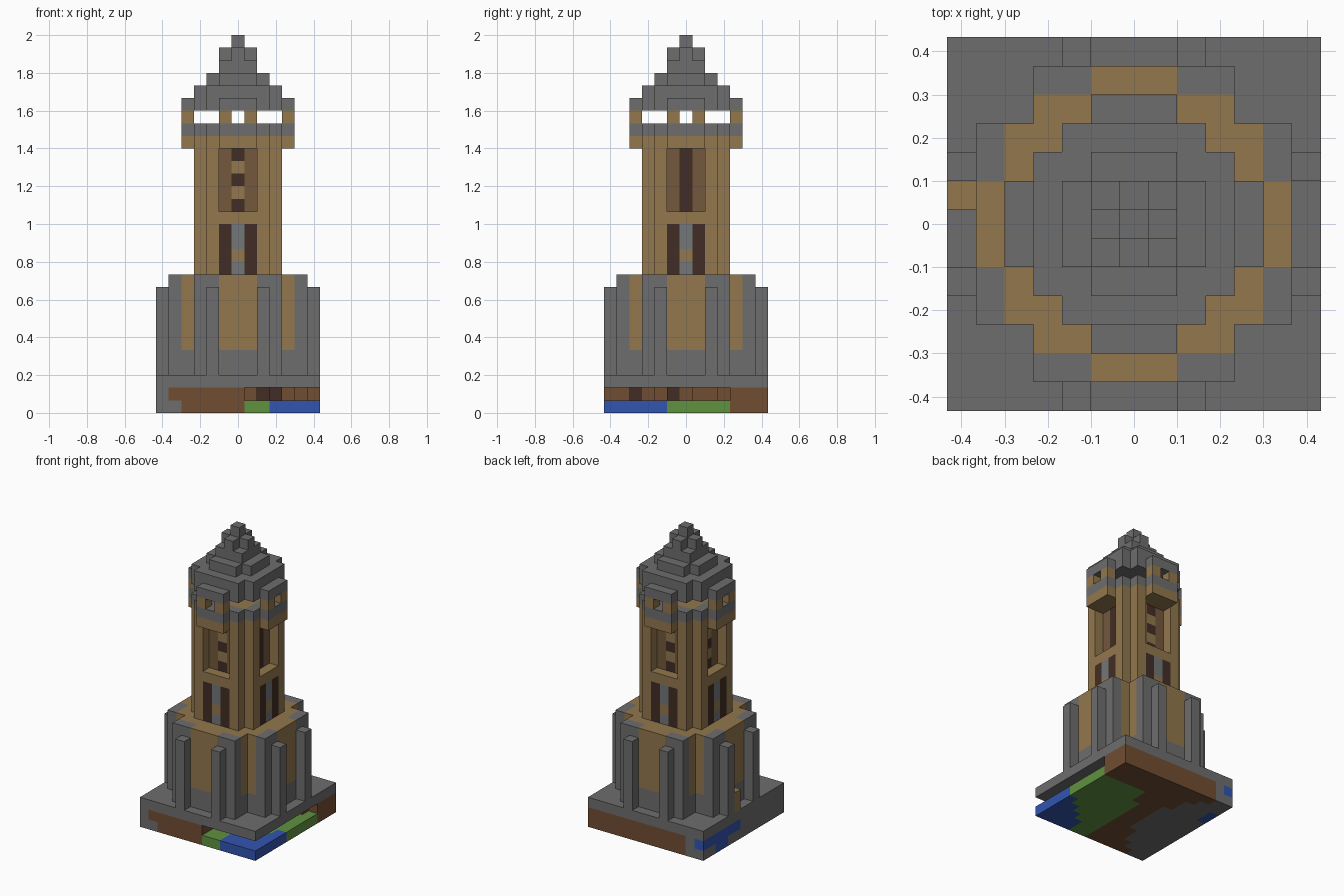
import bpy, bmesh

U = 1 / 15  # edge of one block
if "Cube" in bpy.data.objects:
    bpy.data.objects.remove(bpy.data.objects["Cube"])


def material(name, rgb):
    m = bpy.data.materials.new(name)
    m.use_nodes = True
    m.diffuse_color = (*rgb, 1)
    node = m.node_tree.nodes["Principled BSDF"]
    node.inputs["Base Color"].default_value = (*rgb, 1)
    node.inputs["Roughness"].default_value = 0.9
    return m


MATS = {
    "stone": material("stone grey", (0.155, 0.155, 0.155)),
    "sand": material("sandstone tan", (0.287, 0.184, 0.074)),
    "wood": material("panel brown", (0.174, 0.098, 0.048)),
    "earth": material("earth brown", (0.165, 0.075, 0.032)),
    "dark": material("dark brown", (0.054, 0.027, 0.018)),
    "grass": material("grass green", (0.117, 0.287, 0.051)),
    "water": material("water blue", (0.032, 0.089, 0.434)),
    "frame": material("window grey", (0.175, 0.18, 0.188)),
}
KEYS = list(MATS)
SIDES = {(1, 0): ((1, -1), (1, 1)), (0, 1): ((1, 1), (-1, 1)),
         (-1, 0): ((-1, 1), (-1, -1)), (0, -1): ((-1, -1), (1, -1))}


def layer(name, cells, low, high, colour):
    """Raise a plan of unit cells; colour is a name or a rule(i, j, normal)."""
    cells = set(cells)
    bm = bmesh.new()

    def quad(points, i, j, normal):
        f = bm.faces.new([bm.verts.new((x * U, y * U, z * U)) for x, y, z in points])
        f.material_index = KEYS.index(colour if isinstance(colour, str) else colour(i, j, normal))

    for i, j in cells:
        c = [(i + a / 2, j + b / 2) for a, b in ((-1, -1), (1, -1), (1, 1), (-1, 1))]
        quad([(*p, high) for p in c], i, j, "up")
        quad([(*p, low) for p in reversed(c)], i, j, "down")
        for (di, dj), ends in SIDES.items():
            if (i + di, j + dj) not in cells:
                p, q = [(i + a / 2, j + b / 2) for a, b in ends]
                quad([(*p, low), (*q, low), (*q, high), (*p, high)], i, j, (di, dj))
    bmesh.ops.remove_doubles(bm, verts=bm.verts, dist=U / 100)
    me = bpy.data.meshes.new(name)
    bm.to_mesh(me)
    bm.free()
    for m in MATS.values():
        me.materials.append(m)
    ob = bpy.data.objects.new(name, me)
    bpy.context.collection.objects.link(ob)
    return ob


def square(r):
    return {(i, j) for i in range(-r, r + 1) for j in range(-r, r + 1)}


def trimmed(r):
    return {(i, j) for i, j in square(r) if abs(i) + abs(j) < 2 * r}


def around(*cells):
    """Repeat cells in all eight mirrored positions."""
    return {(s * x, t * y) for i, j in cells for x, y in ((i, j), (j, i))
            for s in (1, -1) for t in (1, -1)}


# Ground: patches of water, grass, earth and rock
def pond(i, j):
    return (6 - i) / 4 + (j + 6) / 5 < 1


def meadow(i, j):
    return i >= 1 and j <= 3 and (6 - i) + (j + 6) * 0.6 < 9.5


def rock(i, j):
    return i < -1.5 - 0.09 * j * j


def ground_rule(i, j, normal):
    if pond(i, j) or (i == -6 and j in (3, 4)):
        return "water"
    if meadow(i, j):
        return "grass"
    return "stone" if rock(i, j) else "earth"


def bank_rule(i, j, normal):
    if i == -6 and j >= 1:
        return "water"
    if i == -6:
        return "stone"
    if (normal == (0, -1) and i in (2, 3)) or (normal == (1, 0) and j in (-4, -1)):
        return "dark"
    return "stone" if rock(i, j) and j > -6 else "earth"


hollow = {(i, j) for i, j in square(6) if i >= 1 and j <= 3 and (6 - i) / 6 + (j + 6) / 10 < 1}
layer("ground", square(6), 0, 1, ground_rule)
layer("bank", square(6) - hollow, 1, 2, bank_rule)
layer("stone_slab", square(6), 2, 3, "stone")

# Lower storey: stone footing, sandstone walls, stepped buttresses
walls = square(3) | around((4, 0), (4, 1), (4, 2), (4, 3), (5, 0), (5, 1))
layer("footing", walls, 3, 5, "stone")
layer("lower_walls", walls, 5, 11, "sand")
layer("tall_buttresses", around((5, 2), (5, 3)), 3, 11, "stone")
layer("short_buttresses", around((6, 2)), 3, 10, "stone")
layer("side_step", {(-6, 1)}, 3, 5, "sand")


# Shaft: flush lower windows, set-back upper windows
def lower_window(bar):
    def rule(i, j, normal):
        across = j if abs(i) == 3 else i
        if abs(across) > 1 or max(abs(i), abs(j)) < 3:
            return "sand"
        return bar if across == 0 else "dark"
    return rule


def upper_window(bead):
    def rule(i, j, normal):
        if min(abs(i), abs(j)) > 1 or max(abs(i), abs(j)) > 2:
            return "sand"
        if min(abs(i), abs(j)) == 1:
            return "wood"
        return "sand" if bead and i != 2 else "dark"
    return rule


shaft = trimmed(3)
for k in range(11, 15):
    layer("shaft_lower_windows", shaft, k, k + 1, lower_window("sand" if k == 12 else "frame"))
layer("shaft_belt", shaft, 15, 16, "sand")
for k in range(16, 21):
    layer("shaft_upper_windows", shaft - around((3, 0), (3, 1)), k, k + 1, upper_window(k % 2))

# Lookout: four bays, open gallery on posts
head = shaft | around((4, 0), (4, 1))
layer("lookout_floor", head, 21, 22, "sand")
layer("lookout_parapet", head, 22, 23,
      lambda i, j, n: "sand" if n == "up" and max(abs(i), abs(j)) < 3 else "stone")
layer("lookout_posts", around((4, 1)), 23, 24, "sand")

# Stepped roof and spire
layer("roof_eaves", head, 24, 25, "stone")
layer("roof_middle", shaft, 25, 26, "stone")
layer("roof_upper", trimmed(2), 26, 27, "stone")
layer("spire_base", square(1), 27, 28, "stone")
layer("spire_cross", trimmed(1), 28, 29, "stone")
layer("spire_tip", {(0, 0)}, 29, 30, "stone")
